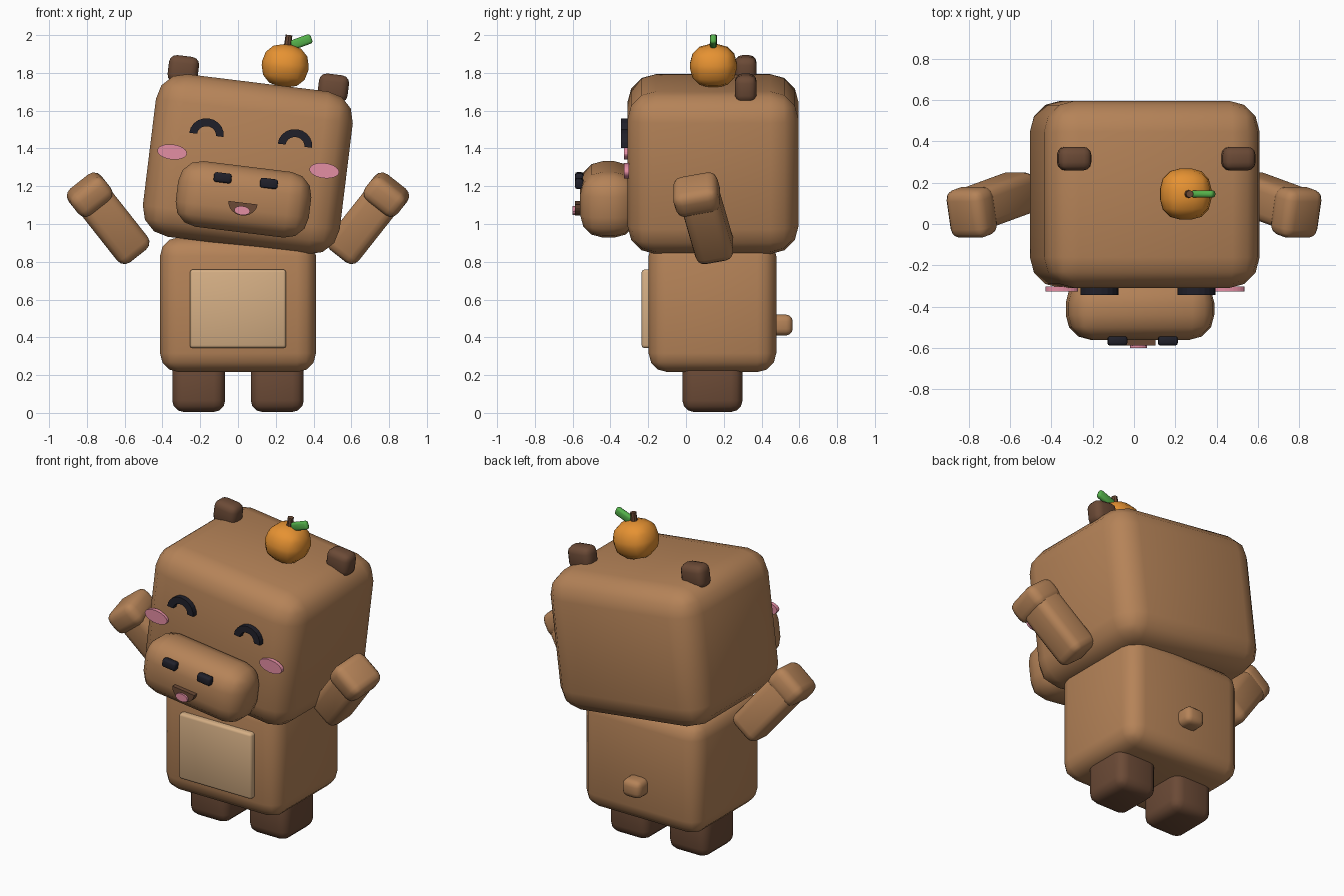
import bpy, bmesh
from math import sin, cos, pi, radians
from mathutils import Matrix, Vector

if "Cube" in bpy.data.objects:
    bpy.data.objects.remove(bpy.data.objects["Cube"])


def material(name, r, g, b):
    def lin(c):
        c /= 255
        return c / 12.92 if c <= 0.04045 else ((c + 0.055) / 1.055) ** 2.4
    m = bpy.data.materials.new(name)
    m.diffuse_color = (lin(r), lin(g), lin(b), 1)
    m.use_nodes = True
    m.node_tree.nodes["Principled BSDF"].inputs["Base Color"].default_value = m.diffuse_color
    return m


FUR = material("warm_brown", 181, 131, 88)
DARK = material("dark_brown", 107, 74, 54)
TAN = material("tan", 212, 174, 132)
BLACK = material("near_black", 32, 32, 42)
PINK = material("pink", 228, 142, 164)
ORANGE = material("orange", 230, 146, 50)
GREEN = material("leaf_green", 84, 176, 74)


def finish(name, bm, mat, matrix, smooth):
    bmesh.ops.recalc_face_normals(bm, faces=bm.faces)
    for f in bm.faces:
        f.smooth = smooth
    me = bpy.data.meshes.new(name)
    bm.to_mesh(me)
    bm.free()
    me.materials.append(mat)
    ob = bpy.data.objects.new(name, me)
    bpy.context.collection.objects.link(ob)
    ob.matrix_world = matrix
    return ob


def box(name, mat, centre, size, r, base=Matrix(), segments=3):
    """Rounded box, placed at centre inside the base frame."""
    bm = bmesh.new()
    bmesh.ops.create_cube(bm, size=1)
    bmesh.ops.scale(bm, vec=size, verts=bm.verts)
    bmesh.ops.bevel(bm, geom=bm.edges[:], offset=r, segments=segments,
                    profile=0.5, affect='EDGES')
    return finish(name, bm, mat, base @ Matrix.Translation(centre), True)


def plate(name, mat, outline, y0, y1, base):
    """Outline in x and z, extruded from y0 to y1."""
    bm = bmesh.new()
    face = bm.faces.new([bm.verts.new((x, y0, z)) for x, z in outline])
    ext = bmesh.ops.extrude_face_region(bm, geom=[face])
    verts = [v for v in ext["geom"] if isinstance(v, bmesh.types.BMVert)]
    bmesh.ops.translate(bm, vec=(0, y1 - y0, 0), verts=verts)
    return finish(name, bm, mat, base, False)


def arc(cx, cz, rx, rz, a0, a1, n):
    return [(cx + rx * cos(a0 + (a1 - a0) * i / n),
             cz + rz * sin(a0 + (a1 - a0) * i / n)) for i in range(n + 1)]


# Torso, belly patch and tail
box("body", FUR, (0, 0.14, 0.573), (0.826, 0.676, 0.714), 0.1)
box("belly_patch", TAN, (0, -0.2, 0.551), (0.51, 0.07, 0.416), 0.015, segments=2)
box("tail", FUR, (0, 0.5, 0.465), (0.13, 0.13, 0.11), 0.035)

# Legs and raised arms
for s, side in ((-1, "left"), (1, "right")):
    box(f"{side}_leg", DARK, (s * 0.208, 0.14, 0.15), (0.28, 0.318, 0.29), 0.06)
    shoulder = (Matrix.Translation((s * 0.536, 0.16, 0.84))
                @ Matrix.Rotation(s * radians(38.3), 4, 'Y')
                @ Matrix.Rotation(radians(12.8), 4, 'X'))
    box(f"{side}_arm", FUR, (0, 0, 0.215), (0.205, 0.205, 0.43), 0.05, shoulder)
    box(f"{side}_hand", FUR, (0, -0.012, 0.415), (0.22, 0.24, 0.15), 0.05, shoulder)

# Tilted head frame: x and z are measured from the head centre
HEAD = Matrix.Translation((0.052, 0, 1.317)) @ Matrix.Rotation(radians(7), 4, 'Y')
box("head", FUR, (0, 0.143, 0), (1.05, 0.906, 0.867), 0.15, HEAD)
box("snout", FUR, (0, -0.41, -0.188), (0.71, 0.3, 0.35), 0.12, HEAD)

# Paired face parts
for s, side in ((-1, "left"), (1, "right")):
    box(f"{side}_ear", DARK, (s * 0.4, 0.316, 0.455), (0.16, 0.115, 0.145), 0.04, HEAD)
    box(f"{side}_nostril", BLACK, (s * 0.123, -0.565, -0.088),
        (0.094, 0.045, 0.052), 0.012, HEAD, 2)
    ring = (arc(s * 0.236, 0.127, 0.092, 0.088, 0, pi, 10)
            + arc(s * 0.236, 0.127, 0.05, 0.046, pi, 0, 10))
    plate(f"{side}_eye", BLACK, ring, -0.343, -0.3, HEAD)
    plate(f"{side}_cheek", PINK,
          arc(s * 0.406, 0.015, 0.079, 0.04, 0, 2 * pi, 24)[:-1], -0.327, -0.303, HEAD)

# Mouth and tongue
plate("mouth", DARK, arc(0, -0.206, 0.077, 0.068, pi, 2 * pi, 12), -0.588, -0.55, HEAD)
plate("tongue", PINK, arc(0, -0.248, 0.042, 0.024, 0, 2 * pi, 16)[:-1],
      -0.6, -0.56, HEAD)

# Fruit with stem and leaf
box("fruit", ORANGE, (0.133, 0.145, 0.541), (0.248, 0.248, 0.224), 0.1, HEAD)
bm = bmesh.new()
bmesh.ops.create_cone(bm, cap_ends=True, segments=8, radius1=0.02, radius2=0.018, depth=0.07)
finish("stem", bm, DARK, HEAD @ Matrix.Translation((0.133, 0.145, 0.67)), False)
LEAF = Matrix.Translation((0.335, 0.145, 1.964)) @ Matrix.Rotation(radians(-20), 4, 'Y')
box("leaf", GREEN, (0, 0, 0), (0.115, 0.034, 0.052), 0.013, LEAF, 2)
